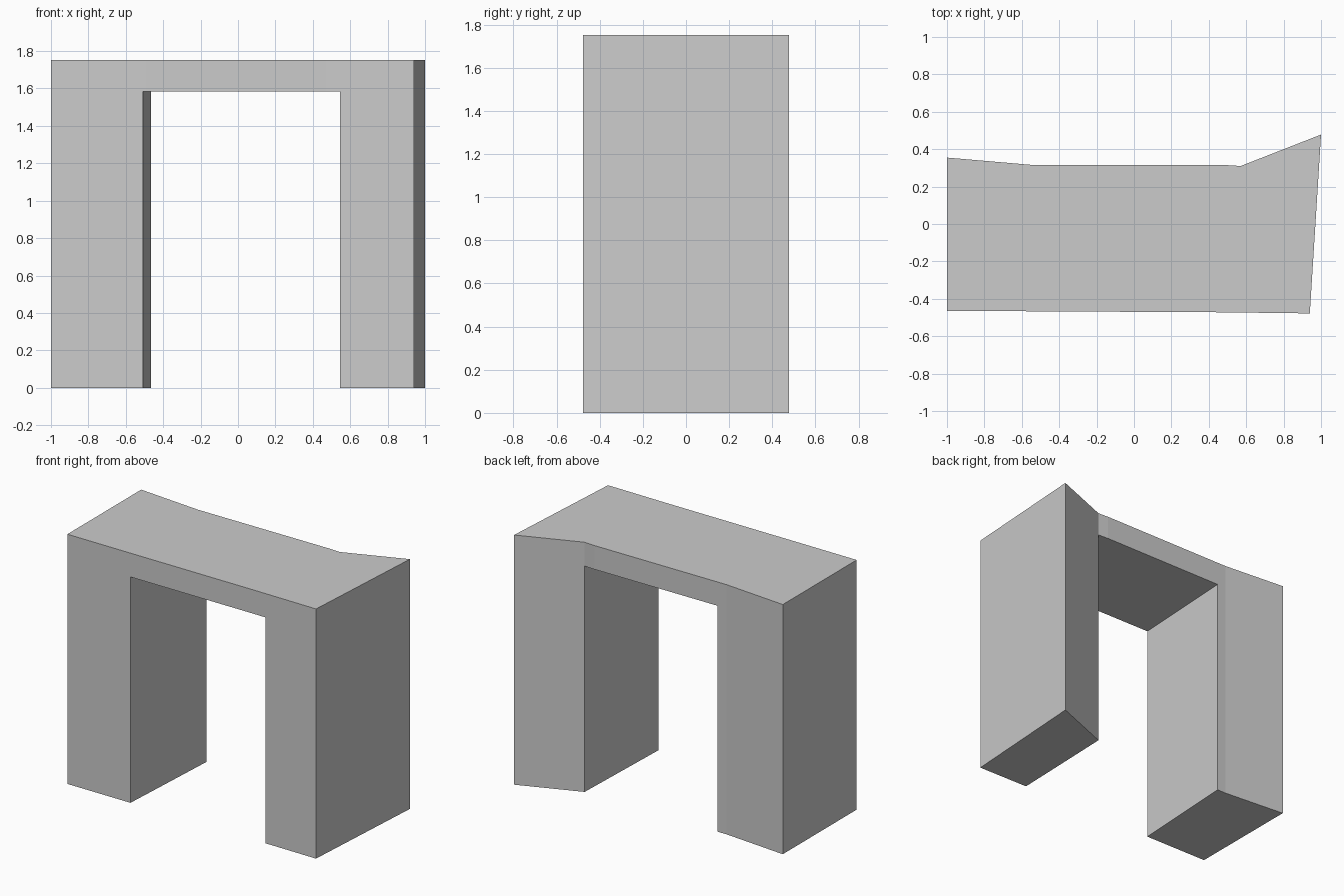
import bpy, bmesh

if "Cube" in bpy.data.objects:
    bpy.data.objects.remove(bpy.data.objects["Cube"])

def prism(name, outline, z0, z1):
    """Extrude a plan outline (counter-clockwise) from z0 to z1."""
    bm = bmesh.new()
    base = bm.faces.new([bm.verts.new((x, y, z0)) for x, y in outline])
    top = bmesh.ops.extrude_face_region(bm, geom=[base])["geom"]
    verts = [v for v in top if isinstance(v, bmesh.types.BMVert)]
    bmesh.ops.translate(bm, verts=verts, vec=(0, 0, z1 - z0))
    bmesh.ops.recalc_face_normals(bm, faces=bm.faces)
    mesh = bpy.data.meshes.new(name)
    bm.to_mesh(mesh)
    bm.free()
    ob = bpy.data.objects.new(name, mesh)
    bpy.context.collection.objects.link(ob)
    return ob

def extend(a, b, y):
    """Point at depth y on the line through a and b."""
    t = (y - a[1]) / (b[1] - a[1])
    return (a[0] + t * (b[0] - a[0]), y)

# Inner leg faces, front to back
left = ((-0.508, -0.467), (-0.465, 0.315))
right = ((0.545, -0.476), (0.57, 0.31))

# Arch body: irregular plan with a flared right rear corner
arch = prism("stone_arch", [
    (-1.0, -0.464), (-0.49, -0.467), (0.47, -0.472), (0.94, -0.478),
    (1.0, 0.478), (0.57, 0.31), (0.49, 0.315), (-0.535, 0.315), (-1.0, 0.355),
], 0, 1.752)

# Doorway between the legs
cutter = prism("doorway_cutter", [
    extend(*left, -0.7), extend(*right, -0.7),
    extend(*right, 0.7), extend(*left, 0.7),
], -0.2, 1.585)
cutter.hide_render = True
cutter.hide_set(True)

cut = arch.modifiers.new("doorway", "BOOLEAN")
cut.operation = "DIFFERENCE"
cut.solver = "EXACT"
cut.object = cutter
